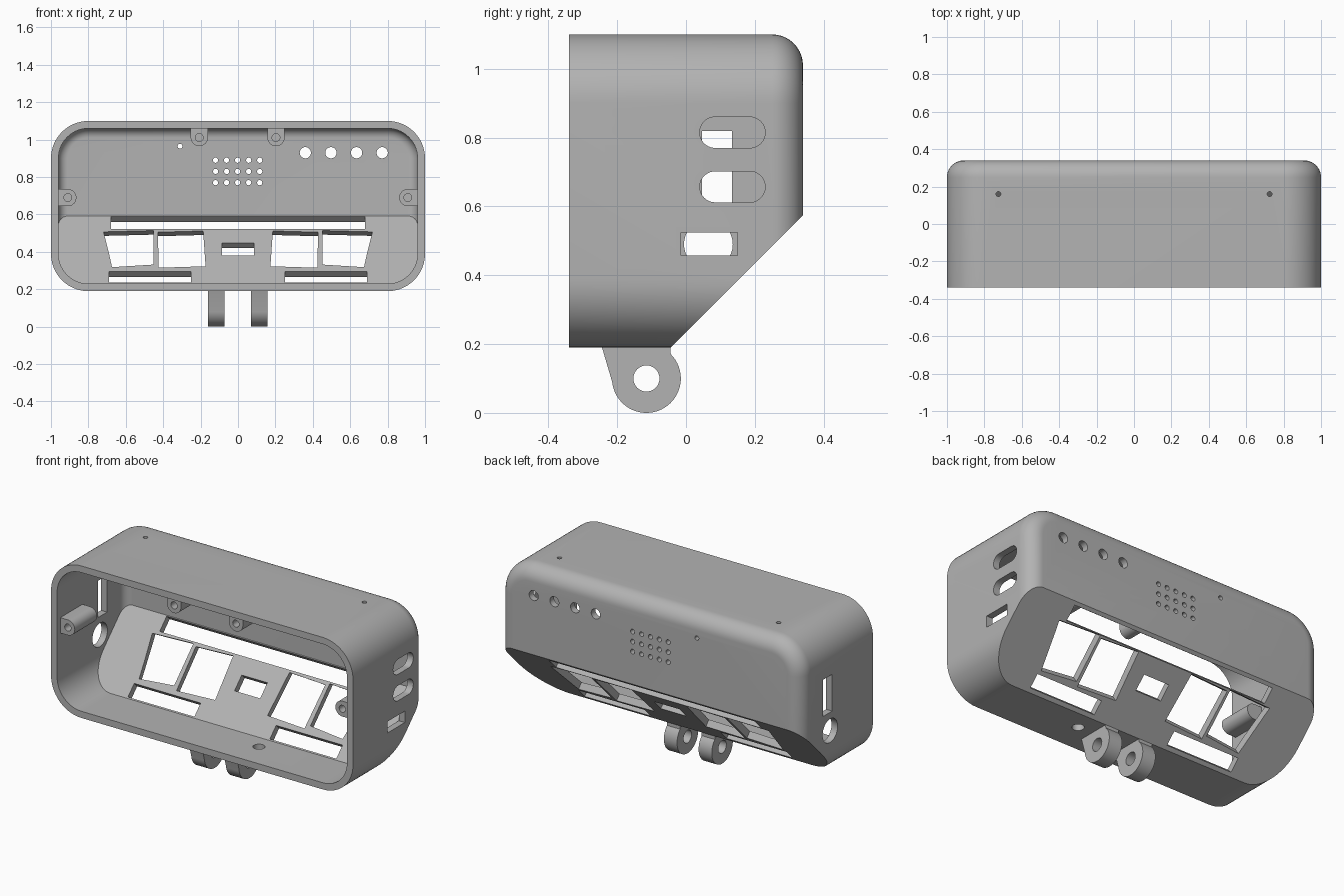
import bpy, bmesh, math
from mathutils import Vector

if "Cube" in bpy.data.objects:
    bpy.data.objects.remove(bpy.data.objects["Cube"], do_unlink=True)

grey = bpy.data.materials.new("plain grey")
grey.use_nodes = True
grey.diffuse_color = (0.45, 0.45, 0.45, 1)
grey.node_tree.nodes["Principled BSDF"].inputs["Base Color"].default_value = (0.45, 0.45, 0.45, 1)

WALL = 0.04
FRONT, BACK = -0.34, 0.34
BOTTOM, TOP = 0.19, 1.10
SLOPE = -0.235                      # sloped panel lies on y = z + SLOPE
SLOPE_IN = SLOPE - WALL * math.sqrt(2)
OUT = Vector((0, 1, -1)).normalized()
UP = Vector((0, 1, 1)).normalized()


def loft(bm, loops):
    """Closed solid through matching loops of points."""
    rings = [[bm.verts.new(p) for p in loop] for loop in loops]
    n = len(rings[0])
    for a, b in zip(rings, rings[1:]):
        for i in range(n):
            j = (i + 1) % n
            bm.faces.new((a[i], a[j], b[j], b[i]))
    bm.faces.new(rings[0][::-1])
    bm.faces.new(rings[-1])


def extrude(bm, profile, axis, start, end):
    """Extrude a 2D profile along x, y or z."""
    def place(p, d):
        c = list(p)
        c.insert(axis, d)
        return c
    loft(bm, [[place(p, d) for p in profile] for d in (start, end)])


def arc(cx, cy, r, a0, a1, steps):
    return [(cx + r * math.cos(math.radians(a0 + (a1 - a0) * i / steps)),
             cy + r * math.sin(math.radians(a0 + (a1 - a0) * i / steps))) for i in range(steps + 1)]


def circle(cx, cy, r, n=32):
    return arc(cx, cy, r, 0, 360, n)[:-1]


def rect(a0, a1, b0, b1):
    return [(a0, b0), (a1, b0), (a1, b1), (a0, b1)]


def round_rect(a0, a1, b0, b1, r, steps=14):
    pts = []
    for k, (cx, cy) in enumerate(rect(a0 + r, a1 - r, b0 + r, b1 - r)):
        pts += arc(cx, cy, r, 180 + 90 * k, 270 + 90 * k, steps)
    return pts


def make(name, bm):
    bmesh.ops.recalc_face_normals(bm, faces=bm.faces)
    mesh = bpy.data.meshes.new(name)
    bm.to_mesh(mesh)
    bm.free()
    mesh.materials.append(grey)
    ob = bpy.data.objects.new(name, mesh)
    bpy.context.collection.objects.link(ob)
    return ob


def activate(ob):
    bpy.ops.object.select_all(action='DESELECT')
    ob.select_set(True)
    bpy.context.view_layer.objects.active = ob


def cut(ob, bm):
    cutter = make("cutter", bm)
    cutter.hide_render = True
    mod = ob.modifiers.new("cut", 'BOOLEAN')
    mod.operation, mod.solver, mod.object = 'DIFFERENCE', 'EXACT', cutter
    activate(ob)
    bpy.ops.object.modifier_apply(modifier=mod.name)
    bpy.data.objects.remove(cutter, do_unlink=True)


def smooth(ob):
    activate(ob)
    bpy.ops.object.shade_smooth_by_angle(angle=math.radians(30))


def case_solid(inset, front, edge, slope):
    """Rounded box with a rounded back edge and a sloped lower back."""
    bm = bmesh.new()
    back = BACK - inset

    def ring(shrink, y):
        s = inset + shrink
        return [(x, y, z) for x, z in round_rect(-1 + s, 1 - s, BOTTOM + s, TOP - s, 0.2 - s)]
    loops = [ring(0, front)]
    for i in range(11):
        a = math.radians(9 * i)
        loops.append(ring(edge * (1 - math.cos(a)), back - edge * (1 - math.sin(a))))
    loft(bm, loops)
    bmesh.ops.recalc_face_normals(bm, faces=bm.faces)
    geom = bm.verts[:] + bm.edges[:] + bm.faces[:]
    res = bmesh.ops.bisect_plane(bm, geom=geom, plane_co=(0, slope, 0), plane_no=OUT, clear_outer=True)
    edges = [e for e in res["geom_cut"] if isinstance(e, bmesh.types.BMEdge)]
    bmesh.ops.contextual_create(bm, geom=edges)
    return bm


# Hollow case, open at the front
case = make("case", case_solid(0, FRONT, 0.09, SLOPE))
cut(case, case_solid(WALL, FRONT - 0.1, 0.05, SLOPE_IN))


def slope_cut(bm, pts, flare_x=0, flare_up=0):
    """Opening through the sloped panel, given by x and z on its inner face."""
    cx = sum(p[0] for p in pts) / len(pts)
    cz = sum(p[1] for p in pts) / len(pts)
    loops = []
    for d in (-0.03, 0.055):
        loops.append([Vector((x + math.copysign(flare_x * d, x - cx), z + SLOPE_IN, z))
                      + OUT * d + UP * math.copysign(flare_up * d, z - cz) for x, z in pts])
    loft(bm, loops)


holes = bmesh.new()
# Long slots and middle opening in the sloped panel
for box in ((-0.68, 0.68, 0.522, 0.588), (-0.69, -0.25, 0.236, 0.295),
            (0.25, 0.69, 0.236, 0.295), (-0.085, 0.085, 0.38, 0.448)):
    slope_cut(holes, rect(*box))
# Button holes, speaker grille and pin hole in the back wall
wall_y = (BACK - 0.1, BACK + 0.1)
for i in range(4):
    extrude(holes, circle(0.36 + 0.137 * i, 0.93, 0.03), 1, *wall_y)
for i in range(5):
    for j in range(3):
        extrude(holes, circle(-0.12 + 0.059 * i, 0.77 + 0.06 * j, 0.014, 20), 1, *wall_y)
extrude(holes, circle(-0.31, 0.965, 0.013, 20), 1, *wall_y)
# Left wall ports
for z in (0.77, 0.612):
    extrude(holes, round_rect(0.04, 0.23, z, z + 0.09, 0.0449), 0, 0.9, 1.1)
extrude(holes, rect(-0.015, 0.15, 0.457, 0.525), 0, 0.9, 1.1)
# Right wall ports
extrude(holes, rect(0.046, 0.133, 0.6, 0.82), 0, -1.1, -0.9)
extrude(holes, circle(0.065, 0.49, 0.071), 0, -1.1, -0.9)
# Top pin holes and floor hole
for x in (-0.725, 0.725):
    extrude(holes, circle(x, 0.16, 0.013, 20), 2, TOP - 0.1, TOP + 0.1)
extrude(holes, circle(0.25, -0.16, 0.033), 2, BOTTOM - 0.05, BOTTOM + 0.08)
cut(case, holes)

# Flared windows, mirrored left and right
windows = bmesh.new()
for s in (-1, 1):
    for pts in ([(0.705, 0.485), (0.465, 0.492), (0.465, 0.354), (0.66, 0.34)],
                [(0.415, 0.483), (0.2, 0.49), (0.187, 0.345), (0.41, 0.337)]):
        slope_cut(windows, [(s * x, z) for x, z in pts], 0.35, 0.8)
cut(case, windows)
smooth(case)


# Screw bosses on the inner walls
def boss(name, cx, cz, turn, reach):
    bm = bmesh.new()
    r = 0.046
    c, s = math.cos(math.radians(turn)), math.sin(math.radians(turn))
    local = arc(0, 0, r, 180, 360, 20) + [(r, reach), (-r, reach)]
    extrude(bm, [(cx + u * c - v * s, cz + u * s + v * c) for u, v in local], 1, FRONT + 0.03, -0.1)
    ob = make(name, bm)
    hole = bmesh.new()
    extrude(hole, circle(cx, cz, 0.021, 24), 1, FRONT - 0.1, -0.15)
    cut(ob, hole)
    smooth(ob)


boss("top_boss_right", -0.207, 1.011, 0, 0.07)
boss("top_boss_left", 0.203, 1.011, 0, 0.07)
boss("side_boss_right", -0.91, 0.69, 90, 0.07)
boss("side_boss_left", 0.908, 0.69, -90, 0.07)

# Mounting lugs under the case
for name, x in (("lug_right", -0.16), ("lug_left", 0.07)):
    bm = bmesh.new()
    profile = [(-0.25, 0.21)] + arc(-0.115, 0.1, 0.1, 186, 405, 36) + [(-0.045, 0.21)]
    extrude(bm, profile, 0, x, x + 0.087)
    lug = make(name, bm)
    hole = bmesh.new()
    extrude(hole, circle(-0.115, 0.1, 0.038), 0, x - 0.1, x + 0.2)
    cut(lug, hole)
    smooth(lug)
